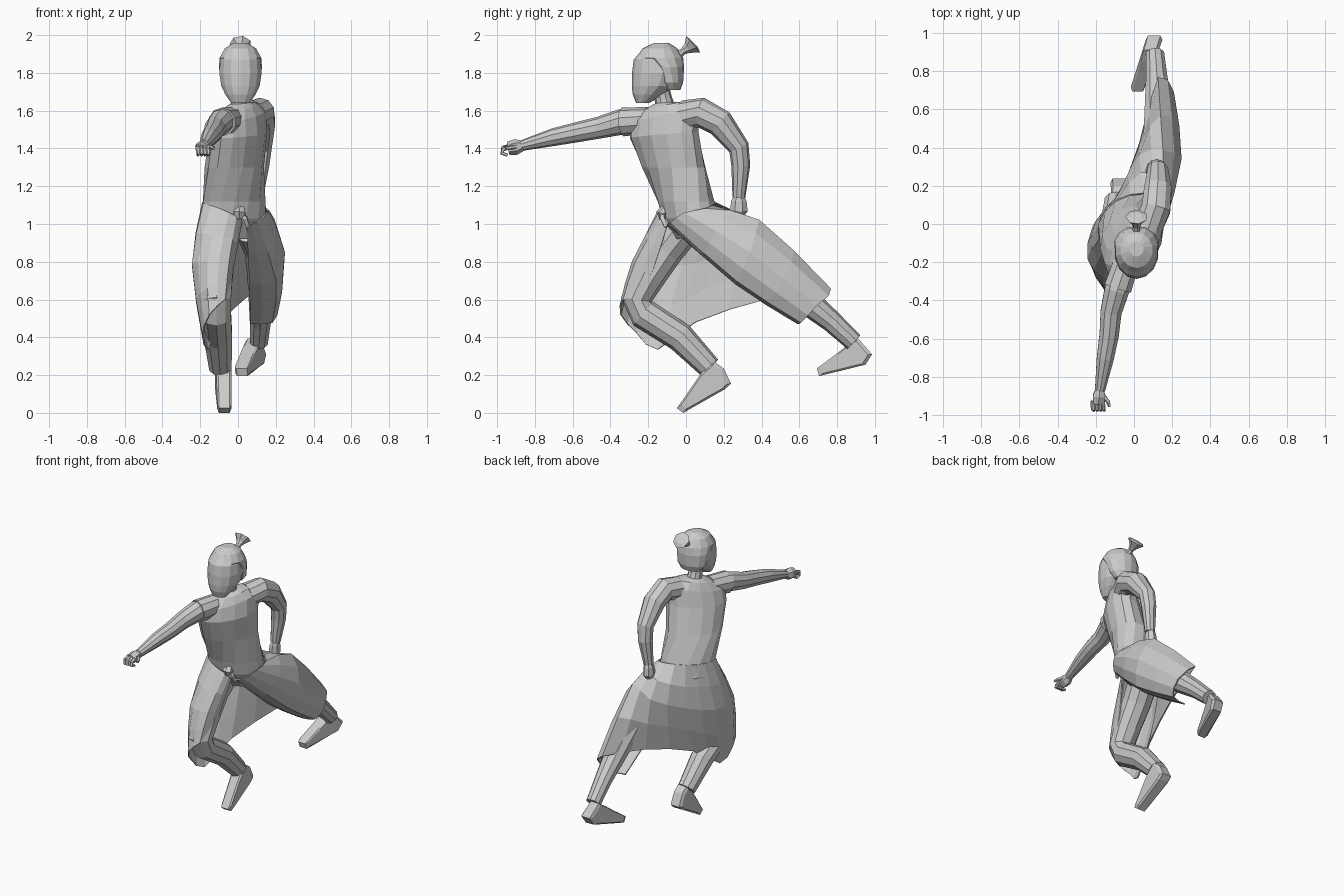
import bpy, bmesh, math
from mathutils import Vector as V


def skin(name, rings, closed=True, caps=True):
    """Bridge a list of point rings into one flat-shaded mesh."""
    bm = bmesh.new()
    vs = [[bm.verts.new(p) for p in r] for r in rings]
    n = len(rings[0])
    for a, b in zip(vs, vs[1:]):
        for i in range(n if closed else n - 1):
            j = (i + 1) % n
            bm.faces.new((a[i], a[j], b[j], b[i]))
    if caps:
        bm.faces.new(vs[0][::-1])
        bm.faces.new(vs[-1])
    bmesh.ops.recalc_face_normals(bm, faces=bm.faces)
    me = bpy.data.meshes.new(name)
    bm.to_mesh(me)
    bm.free()
    ob = bpy.data.objects.new(name, me)
    bpy.context.collection.objects.link(ob)
    return ob


def loft(name, rings, n=12):
    """Horizontal ellipses: x, y, z, half width, half depth, yaw, roll."""
    out = []
    for x, y, z, a, b, yaw, roll in rings:
        c, s = math.cos(math.radians(yaw)), math.sin(math.radians(yaw))
        ring = []
        for i in range(n):
            t = 2 * math.pi * (i + .5) / n
            u, v = a * math.cos(t), b * math.sin(t)
            ring.append((x + u * c - v * s, y + u * s + v * c, z + roll * u))
        out.append(ring)
    return skin(name, out)


def tube(name, path, n=10, flat=1.0):
    """Round limb along a path of x, y, z, radius; flat scales its x side."""
    pts = [V(p[:3]) for p in path]
    out = []
    for i, p in enumerate(pts):
        d = pts[min(i + 1, len(pts) - 1)] - pts[max(i - 1, 0)]
        d.normalize()
        w = d.cross(V((1, 0, 0))).normalized()
        u = w.cross(d)
        r = path[i][3]
        out.append([p + u * r * flat * math.cos(2 * math.pi * (k + .5) / n)
                    + w * r * math.sin(2 * math.pi * (k + .5) / n) for k in range(n)])
    return skin(name, out)


def shoe(name, profile, heel, toe):
    """Side profile (y, z) swept across x; heel and toe are (y, x centre)."""
    rings = []
    cy = sum(p[0] for p in profile) / len(profile)
    cz = sum(p[1] for p in profile) / len(profile)
    for k in (-1, -.75, .75, 1):
        f = .85 if abs(k) == 1 else 1
        ring = []
        for y, z in profile:
            t = (y - toe[0]) / (heel[0] - toe[0])
            x = toe[1] + (heel[1] - toe[1]) * t + k * (.037 + .006 * t)
            ring.append((x, cy + (y - cy) * f, cz + (z - cz) * f))
        rings.append(ring)
    return skin(name, rings)


# Torso, twisted so the right shoulder leads
loft("torso", [
    (0, .05, .92, .13, .09, 30, 0), (-.02, .02, 1.03, .185, .135, 28, 0),
    (-.02, 0, 1.12, .18, .14, 33, 0), (-.02, -.065, 1.3, .188, .135, 52, 0),
    (0, -.115, 1.47, .205, .125, 56, .08), (.01, -.115, 1.57, .205, .10, 57, .18),
    (.01, -.115, 1.62, .13, .075, 57, .2), (.01, -.115, 1.64, .06, .05, 57, .1)], 14)
tube("neck", [(.01, -.105, 1.60, .055), (.01, -.12, 1.66, .047), (.01, -.14, 1.74, .047)])

# Head and hair
skull = [(1.64, -.23, .05, .034), (1.685, -.20, .082, .082), (1.73, -.17, .104, .117),
         (1.80, -.153, .115, .133), (1.87, -.15, .110, .127),
         (1.925, -.14, .084, .09), (1.953, -.13, .04, .04)]
loft("head", [(.013, y, z, a, b, 0, 0) for z, y, a, b in skull], 14)
loft("hair_back", [(.013, -.075, 1.71, .075, .045, 0, 0), (.013, -.085, 1.75, .105, .07, 0, 0),
                   (.013, -.105, 1.83, .117, .095, 0, 0), (.013, -.14, 1.88, .113, .125, 0, 0),
                   (.013, -.138, 1.93, .085, .092, 0, 0), (.013, -.13, 1.958, .038, .04, 0, 0)], 14)
tube("topknot", [(.013, -.05, 1.885, .025), (.013, -.015, 1.915, .018),
                 (.013, .01, 1.93, .03), (.013, .037, 1.952, .058), (.013, .042, 1.957, .03)], 7)

# Arms: right one thrust forward, left one bent back
tube("right_arm", [(-.05, -.22, 1.55, .066), (-.09, -.345, 1.54, .068), (-.12, -.46, 1.51, .058),
                   (-.13, -.58, 1.485, .053), (-.15, -.70, 1.46, .047), (-.178, -.87, 1.415, .028)])
tube("left_arm", [(.075, -.01, 1.575, .08), (.115, .08, 1.59, .08), (.125, .18, 1.535, .075),
                  (.125, .28, 1.405, .056), (.118, .29, 1.31, .05), (.10, .28, 1.14, .034)])
tube("right_armhole", [(-.04, -.20, 1.55, .07), (-.085, -.335, 1.54, .076)])

# Hands
tube("right_palm", [(-.178, -.86, 1.415, .026), (-.183, -.90, 1.408, .042),
                    (-.188, -.94, 1.40, .036)], 6, .9)
for i in range(4):
    x = -.215 + .018 * i
    tube("right_finger", [(x, -.925, 1.415, .012), (x, -.97, 1.405 - .004 * i, .011),
                          (x + .004, -.975, 1.375, .010), (x + .004, -.945, 1.365, .009)], 5)
tube("right_thumb", [(-.16, -.90, 1.41, .014), (-.135, -.93, 1.405, .011),
                     (-.128, -.955, 1.40, .008)], 5)
tube("left_fist", [(.10, .28, 1.15, .028), (.098, .28, 1.12, .042),
                   (.095, .28, 1.07, .048), (.092, .275, 1.045, .03)], 7, .75)

# Trouser legs
tube("right_leg", [(-.09, .0, 1.0, .10), (-.115, -.11, .86, .097), (-.115, -.20, .72, .09),
                   (-.115, -.262, .60, .082), (-.115, -.225, .525, .082), (-.105, -.03, .40, .078),
                   (-.093, .125, .24, .062)])
tube("left_leg", [(.07, .06, .98, .09), (.13, .26, .87, .10), (.14, .45, .75, .095),
                  (.125, .66, .575, .07), (.118, .77, .485, .058), (.11, .888, .375, .05)])

# Shoes, heels raised
shoe("right_shoe", [(.08, .21), (.15, .27), (.20, .235), (.238, .155), (.205, .125),
                    (-.015, 0), (-.048, .025), (.035, .145)], (.2, -.078), (-.04, -.072))
shoe("left_shoe", [(.85, .355), (.91, .395), (.985, .31), (.95, .255),
                   (.705, .195), (.692, .235), (.80, .315)], (.95, .095), (.70, .022))

# Robe skirt: open at the front, running round both legs and across the back
waist = [(.02, -.09, 1.02), (-.01, -.13, 1.04), (-.095, -.14, 1.08), (-.18, -.08, 1.11), (-.17, .035, 1.12),
         (-.086, .125, 1.12), (.055, .16, 1.11), (.15, .10, 1.08), (.155, -.01, 1.06), (.10, -.08, 1.01),
         (.045, -.10, 1.0)]
thigh = [(-.025, -.17, .77), (-.05, -.265, .80), (-.16, -.275, .80), (-.24, -.18, .79), (-.215, -.02, .78),
         (-.09, .14, .82), (.03, .36, .93), (.15, .385, 1.02), (.245, .34, .85), (.20, .27, .70),
         (.06, .26, .69)]
hem = [(-.045, -.25, .59), (-.07, -.33, .60), (-.15, -.345, .52), (-.185, -.26, .42), (-.16, -.15, .335),
       (-.09, .05, .48), (.03, .42, .60), (.125, .765, .655), (.205, .69, .565), (.18, .61, .48),
       (.065, .59, .475)]


def smooth_row(row):
    """Add a spline midpoint between each pair of points."""
    p = [V(q) for q in row]
    out = [p[0]]
    for i in range(len(p) - 1):
        a, d = p[max(i - 1, 0)], p[min(i + 2, len(p) - 1)]
        out += [(p[i] + p[i + 1]) * .5625 - (a + d) * .0625, p[i + 1]]
    return out


def drape(w, m, h, t):
    """Halfway between a curved and a straight fall through three points."""
    curve = w * (1 - t) * (1 - 2 * t) + m * 4 * t * (1 - t) + h * t * (2 * t - 1)
    line = w.lerp(m, 2 * t) if t < .5 else m.lerp(h, 2 * t - 1)
    return (curve + line) / 2


W, T, H = map(smooth_row, (waist, thigh, hem))
skirt = skin("robe_skirt", [[drape(w, m, h, t) for w, m, h in zip(W, T, H)]
                            for t in (0, .25, .5, .75, 1)], closed=False, caps=False)
mod = skirt.modifiers.new("cloth", 'SOLIDIFY')
mod.thickness = .008
mod.offset = 0

# Waist knot with two short tails
tube("waist_knot", [(.01, -.11, 1.085, .02), (.008, -.128, 1.06, .03), (.006, -.12, 1.03, .02)], 6, 1.2)
for s in (-1, 1):
    tube("knot_tail", [(.008 + s * .01, -.125, 1.06, .012), (.008 + s * .03, -.125, 1.03, .016),
                       (.008 + s * .045, -.105, .985, .012)], 4)
